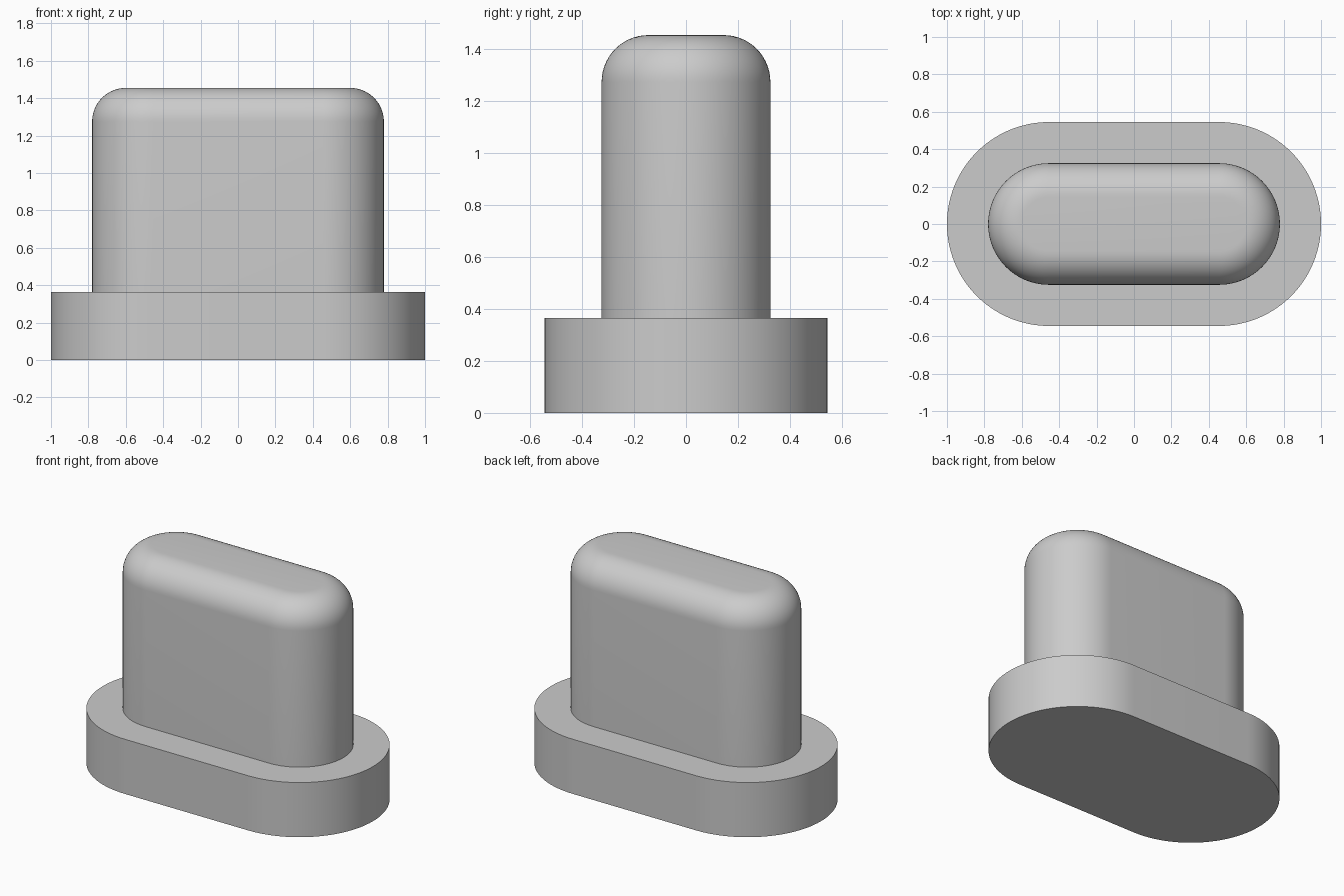
import bpy, bmesh, math

if "Cube" in bpy.data.objects:
    bpy.data.objects.remove(bpy.data.objects["Cube"])

HALF_STRAIGHT = 0.455   # end-arc centres sit at x = +/- this
ARC_STEPS = 48          # segments per rounded end
FILLET_STEPS = 14

BASE_R, BASE_H = 0.545, 0.365
PLUG_R, TOP_Z, FILLET = 0.325, 1.455, 0.18


def stadium(bm, r, z):
    """Ring of vertices: two half circles joined by straight sides."""
    ring = []
    for side, start in ((1, -math.pi / 2), (-1, math.pi / 2)):
        for i in range(ARC_STEPS + 1):
            a = start + math.pi * i / ARC_STEPS
            ring.append(bm.verts.new((side * HALF_STRAIGHT + r * math.cos(a),
                                      r * math.sin(a), z)))
    return ring


# Profile (offset radius, height): flange, step, upright block, rounded top
profile = [(BASE_R, 0), (BASE_R, BASE_H), (PLUG_R, BASE_H)]
for i in range(FILLET_STEPS + 1):
    a = math.pi / 2 * i / FILLET_STEPS
    profile.append((PLUG_R - FILLET + FILLET * math.cos(a),
                    TOP_Z - FILLET + FILLET * math.sin(a)))

# Loft the profile around the stadium outline and cap both ends
bm = bmesh.new()
rings = [stadium(bm, r, z) for r, z in profile]
n = len(rings[0])
for low, high in zip(rings, rings[1:]):
    for i in range(n):
        j = (i + 1) % n
        bm.faces.new((low[i], low[j], high[j], high[i]))
bm.faces.new(rings[0][::-1])
bm.faces.new(rings[-1])

mesh = bpy.data.meshes.new("flanged_plug")
bm.to_mesh(mesh)
bm.free()
plug = bpy.data.objects.new("flanged_plug", mesh)
bpy.context.collection.objects.link(plug)

# Plain grey
grey = bpy.data.materials.new("light grey")
grey.diffuse_color = (0.6, 0.6, 0.6, 1)
grey.use_nodes = True
grey.node_tree.nodes["Principled BSDF"].inputs["Base Color"].default_value = grey.diffuse_color
mesh.materials.append(grey)

# Smooth curves, crisp steps
bpy.context.view_layer.objects.active = plug
plug.select_set(True)
bpy.ops.object.shade_smooth_by_angle(angle=math.radians(30))
